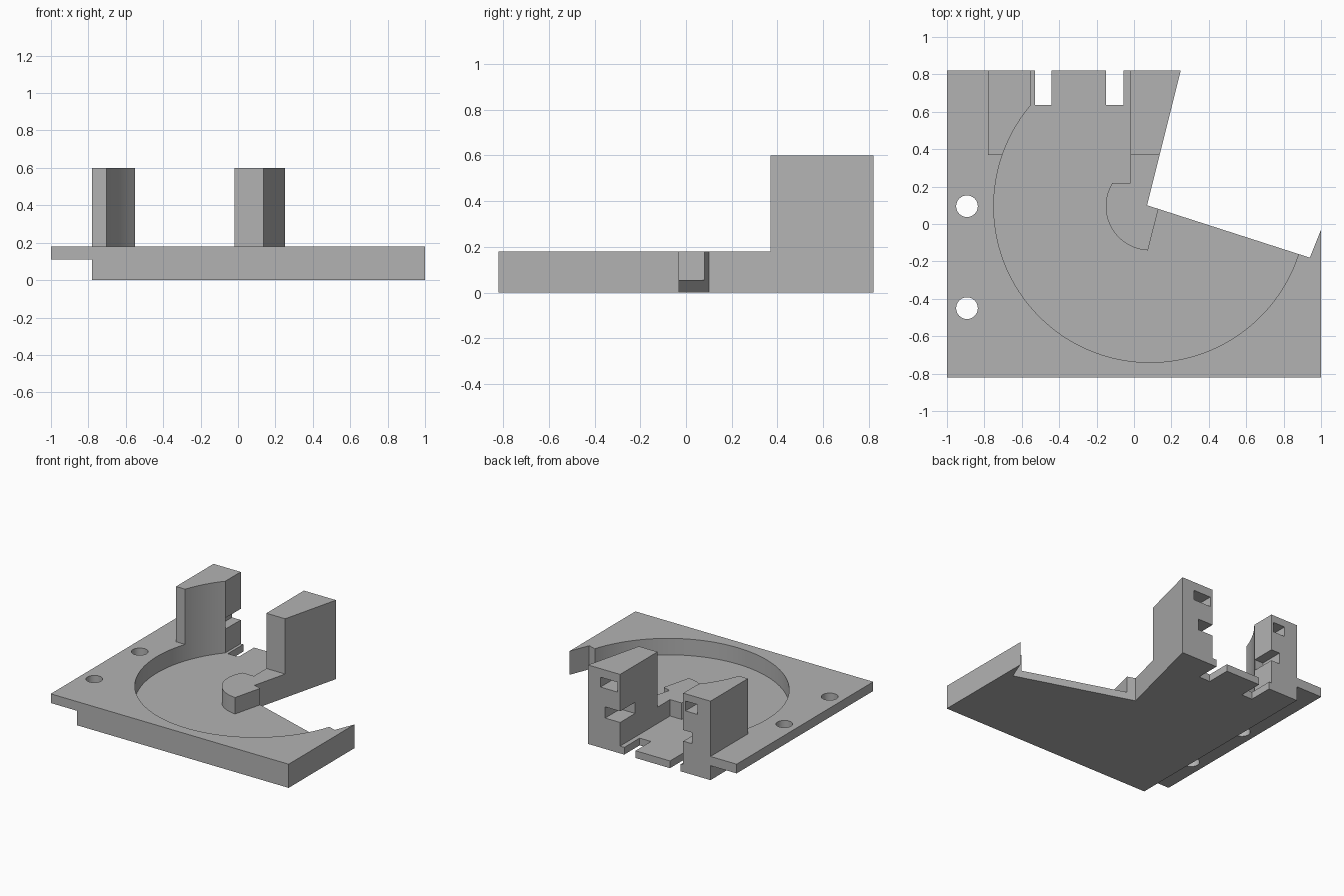
import bpy, bmesh, math

if "Cube" in bpy.data.objects:
    bpy.data.objects.remove(bpy.data.objects["Cube"])

CX, CY = 0.085, 0.095      # turning centre of the round recess
R_OUT, R_HUB = 0.835, 0.236
BACK = 0.82

grey = bpy.data.materials.new("plain grey")
grey.diffuse_color = (0.45, 0.45, 0.45, 1)
grey.use_nodes = True
grey.node_tree.nodes["Principled BSDF"].inputs["Base Color"].default_value = grey.diffuse_color


def arc(r, a0, a1, n):
    pts = []
    for i in range(n + 1):
        a = math.radians(a0 + (a1 - a0) * i / n)
        pts.append((CX + r * math.cos(a), CY + r * math.sin(a)))
    return pts


def prism(name, pts, z0, z1):
    """Extrude a flat outline from z0 to z1."""
    bm = bmesh.new()
    face = bm.faces.new([bm.verts.new((x, y, z0)) for x, y in pts])
    ext = bmesh.ops.extrude_face_region(bm, geom=[face])
    top = [v for v in ext["geom"] if isinstance(v, bmesh.types.BMVert)]
    bmesh.ops.translate(bm, verts=top, vec=(0, 0, z1 - z0))
    bmesh.ops.recalc_face_normals(bm, faces=bm.faces)
    me = bpy.data.meshes.new(name)
    bm.to_mesh(me)
    bm.free()
    ob = bpy.data.objects.new(name, me)
    bpy.context.collection.objects.link(ob)
    return ob


def box(name, x0, x1, y0, y1, z0, z1):
    return prism(name, [(x0, y0), (x1, y0), (x1, y1), (x0, y1)], z0, z1)


# Body outline with the wedge cut out of its back right
body = prism("mount_plate", [(-1, -BACK), (1, -BACK), (1, -0.03), (0.94, -0.18),
                             (0.07, 0.10), (0.25, BACK), (-1, BACK)], 0, 0.6)

# Round recess that leaves the hub and opens through the back edge
recess = ([(-0.55, 1)] + arc(R_OUT, 139.7, 360, 72) + [(0.155, 0.18)]
          + arc(R_HUB, -92.5, -212, 40) + [(-0.02, 0.22), (-0.02, 1)])

cutters = [
    prism("recess_cutter", recess, 0.055, 0.8),
    # clear everything above the plate except the two posts
    box("front_clearance", -2, 2, -2, 0.37, 0.18, 0.9),
    box("side_clearance", -2, -0.78, -2, 2, 0.18, 0.9),
    # undercut of the left flange
    box("flange_undercut", -2, -0.78, -2, 2, -0.2, 0.11),
    # slots in the back of the floor
    box("left_slot", -0.53, -0.44, 0.635, 1, -0.1, 0.12),
    box("right_slot", -0.15, -0.055, 0.635, 1, -0.1, 0.12),
    # pockets and side notches in the posts
    box("left_pocket", -0.67, -0.57, 0.64, 1, 0.47, 0.545),
    box("right_pocket", 0.0, 0.145, 0.64, 1, 0.46, 0.535),
    box("left_notch", -0.625, -0.5, 0.64, 1, 0.235, 0.32),
    box("right_notch", -0.1, 0.105, 0.64, 1, 0.235, 0.32),
]

# Two screw holes in the flange
for i, y in enumerate((0.095, -0.45)):
    ring = [(-0.893 + 0.058 * math.cos(math.tau * k / 32),
             y + 0.058 * math.sin(math.tau * k / 32)) for k in range(32)]
    cutters.append(prism(f"screw_hole_{i}", ring, -0.1, 0.5))

for c in cutters:
    m = body.modifiers.new(c.name, 'BOOLEAN')
    m.operation = 'DIFFERENCE'
    m.solver = 'EXACT'
    m.object = c

# Bake the cuts and remove the cutters
dg = bpy.context.evaluated_depsgraph_get()
body.data = bpy.data.meshes.new_from_object(body.evaluated_get(dg))
body.modifiers.clear()
for c in cutters:
    bpy.data.objects.remove(c, do_unlink=True)

body.data.materials.clear()
body.data.materials.append(grey)
bpy.context.view_layer.objects.active = body
body.select_set(True)
bpy.ops.object.shade_smooth_by_angle(angle=math.radians(30))
